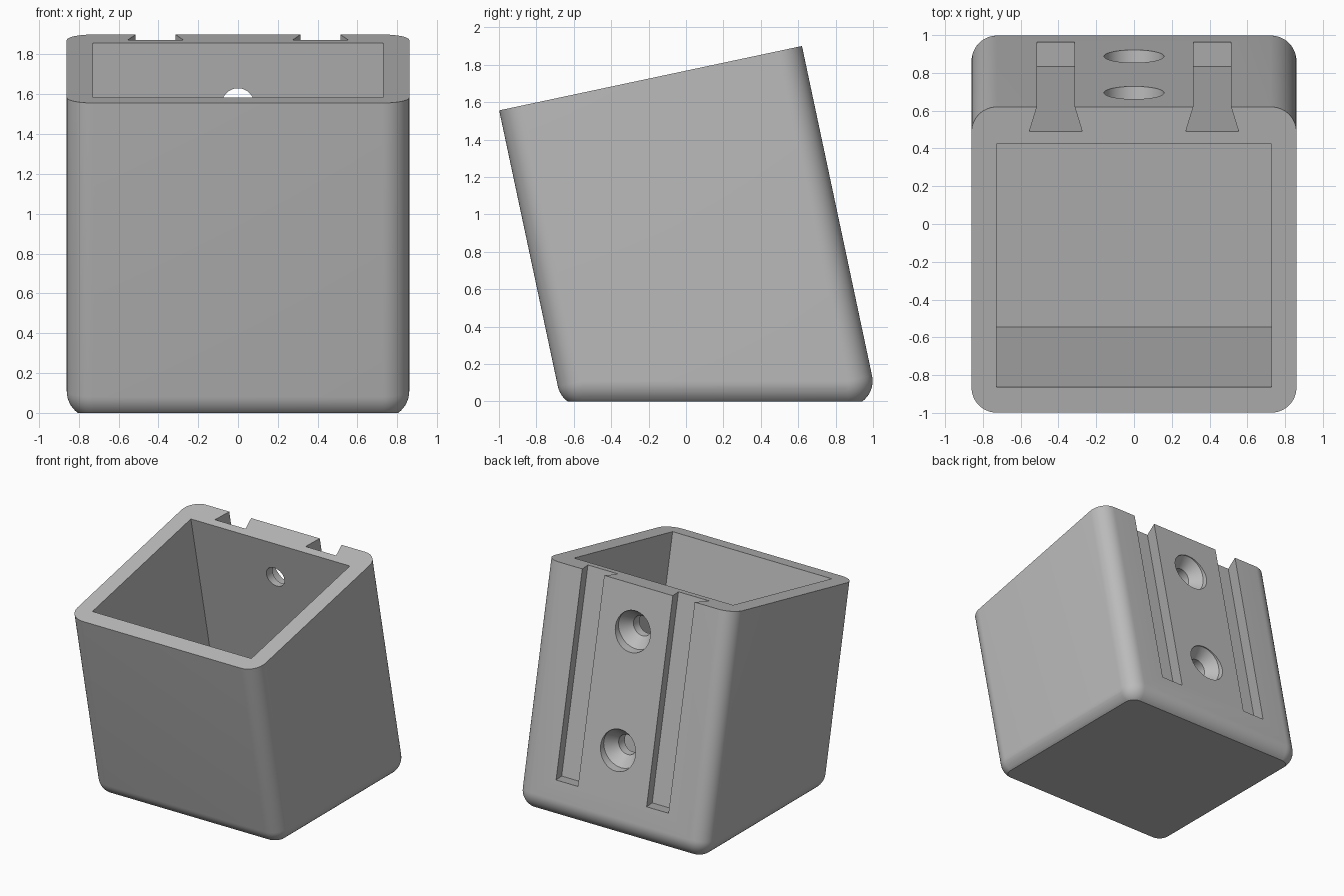
import bpy, bmesh
from math import sin, cos, pi, radians
from mathutils import Matrix, Vector

default = bpy.data.objects.get("Cube")
if default:
    bpy.data.objects.remove(default, do_unlink=True)

TILT = radians(12)
HALF_W, DEPTH, RADIUS = 0.86, 1.655, 0.135
SEG = 48
# Leaning frame: origin on the top back edge, y across the rim, z up the back
LEAN = Matrix.Translation((0, 0.62, 1.9)) @ Matrix.Rotation(TILT, 4, 'X')


def make_object(name, bm):
    bmesh.ops.recalc_face_normals(bm, faces=bm.faces)
    mesh = bpy.data.meshes.new(name)
    bm.to_mesh(mesh)
    bm.free()
    obj = bpy.data.objects.new(name, mesh)
    bpy.context.collection.objects.link(obj)
    return obj


def loft(name, rings, matrix):
    """Closed solid through a list of matching rings."""
    bm = bmesh.new()
    loops = [[bm.verts.new(matrix @ Vector(p)) for p in ring] for ring in rings]
    for a, b in zip(loops, loops[1:]):
        for i in range(len(a)):
            j = (i + 1) % len(a)
            bm.faces.new((a[i], a[j], b[j], b[i]))
    bm.faces.new(loops[0])
    bm.faces.new(loops[-1])
    return make_object(name, bm)


def prism(name, outline, low, high):
    return loft(name, [[(x, y, z) for x, y in outline] for z in (low, high)], LEAN)


# Outer shell: hull of four leaning round-ended posts, cut flat at the ground
bm = bmesh.new()
for cx in (RADIUS - HALF_W, HALF_W - RADIUS):
    for cy in (RADIUS - DEPTH, -RADIUS):
        foot = (0.109 - 1.9 - cy * sin(TILT)) / cos(TILT)
        levels = [(RADIUS, 0)]
        levels += [(RADIUS * cos(k * pi / 24), foot - RADIUS * sin(k * pi / 24))
                   for k in range(12)]
        for r, z in levels:
            for i in range(SEG):
                a = 2 * pi * i / SEG
                bm.verts.new(LEAN @ Vector((cx + r * cos(a), cy + r * sin(a), z)))
hull = bmesh.ops.convex_hull(bm, input=bm.verts)
unused = {g for g in hull["geom_interior"] + hull["geom_unused"]
          if isinstance(g, bmesh.types.BMVert)}
bmesh.ops.delete(bm, geom=list(unused), context='VERTS')
bmesh.ops.bisect_plane(bm, geom=bm.verts[:] + bm.edges[:] + bm.faces[:],
                       plane_co=(0, 0, 0), plane_no=(0, 0, 1), clear_inner=True)
bmesh.ops.holes_fill(bm, edges=[e for e in bm.edges if e.is_boundary], sides=0)
bmesh.ops.dissolve_limit(bm, angle_limit=0.002, verts=bm.verts, edges=bm.edges)
holder = make_object("holder_body", bm)

# Storage cavity, parallel to the leaning walls and rim
ix, back, front = 0.727, -0.2015, -1.517
cutters = [prism("cavity_cutter",
                 [(-ix, front), (ix, front), (ix, back), (-ix, back)], -1.53, 0.2)]

# Dovetail mounting slots, open at the rim
for side in (-1, 1):
    c = side * 0.414
    cutters.append(prism("slot_cutter",
                         [(c - 0.094, 0.02), (c + 0.094, 0.02),
                          (c + 0.14, -0.133), (c - 0.14, -0.133)], -1.65, 0.1))

# Countersunk screw holes, running level through the back wall
for z in (0.64, 1.548):
    face_y = 0.62 + (1.9 - z) * sin(TILT) / cos(TILT)
    profile = [(0.159, 0.1), (0.159, -0.04), (0.082, -0.125), (0.082, -0.32)]
    rings = [[(r * cos(2 * pi * i / SEG), face_y + y, z + r * sin(2 * pi * i / SEG))
              for i in range(SEG)] for r, y in profile]
    cutters.append(loft("screw_hole_cutter", rings, Matrix.Identity(4)))

for cutter in cutters:
    cutter.hide_render = True
    mod = holder.modifiers.new(cutter.name, 'BOOLEAN')
    mod.operation = 'DIFFERENCE'
    mod.solver = 'EXACT'
    mod.object = cutter

# Bake the cuts and remove the cutters
graph = bpy.context.evaluated_depsgraph_get()
finished = bpy.data.meshes.new_from_object(holder.evaluated_get(graph))
holder.modifiers.clear()
holder.data = finished
for cutter in cutters:
    bpy.data.objects.remove(cutter, do_unlink=True)

# Single grey plastic
grey = bpy.data.materials.new("grey_plastic")
grey.use_nodes = True
colour = (0.5, 0.5, 0.5, 1)
grey.diffuse_color = colour
grey.node_tree.nodes["Principled BSDF"].inputs["Base Color"].default_value = colour
holder.data.materials.clear()
holder.data.materials.append(grey)

bpy.ops.object.select_all(action='DESELECT')
holder.select_set(True)
bpy.context.view_layer.objects.active = holder
bpy.ops.object.shade_smooth_by_angle(angle=radians(25))
